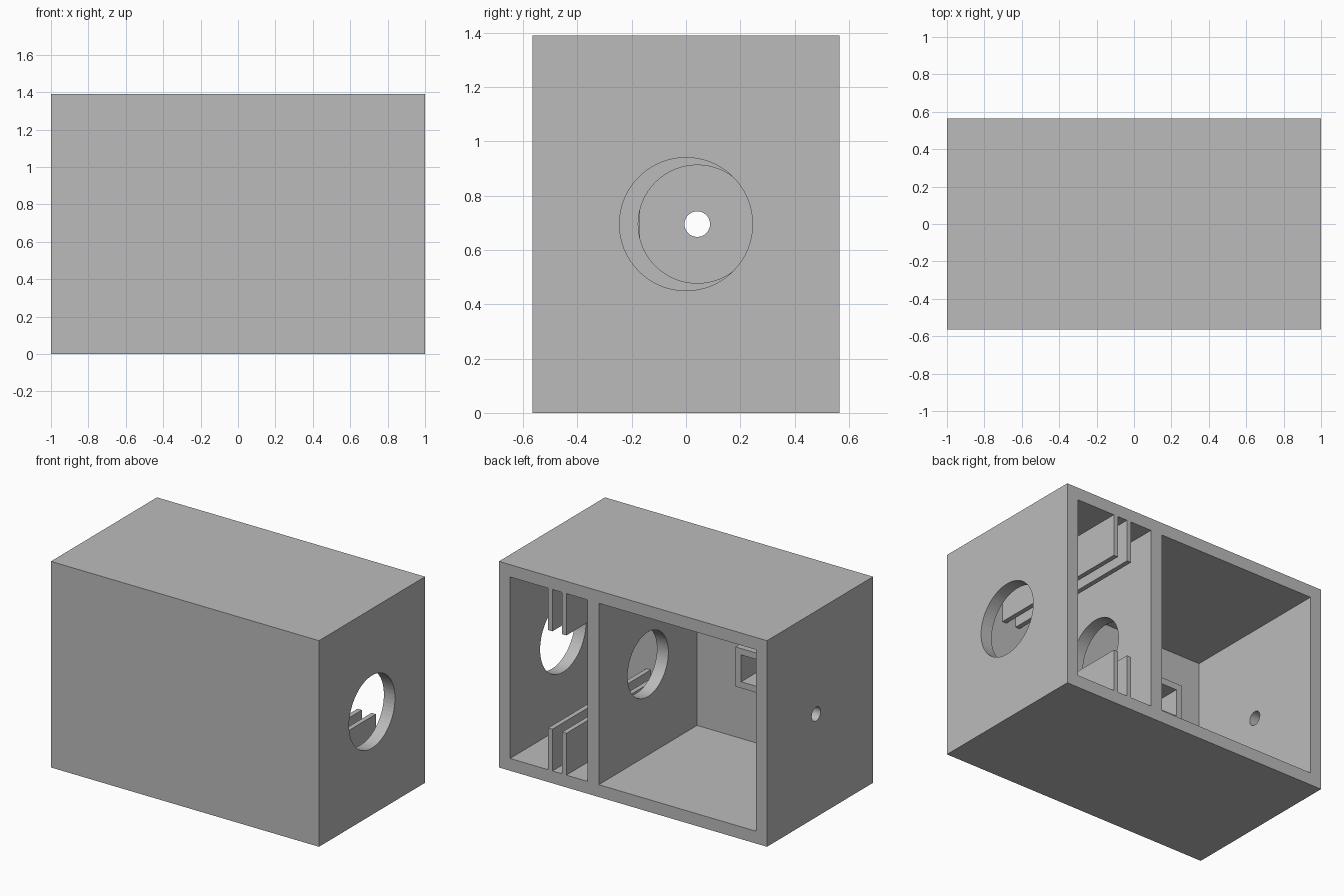
import bpy
from math import pi

cube = bpy.data.objects.get("Cube")
if cube:
    bpy.data.objects.remove(cube, do_unlink=True)

grey = bpy.data.materials.new("plain grey")
grey.use_nodes = True
grey.diffuse_color = (0.5, 0.5, 0.5, 1)
grey.node_tree.nodes["Principled BSDF"].inputs["Base Color"].default_value = (0.5, 0.5, 0.5, 1)

# Overall sizes
HALF_X, HALF_Y, HEIGHT, WALL = 1.0, 0.565, 1.39, 0.083
MID_Z = HEIGHT / 2
FLOOR, CEILING = WALL, HEIGHT - WALL
FRONT_IN = -HALF_Y + WALL
MID_Y = (FRONT_IN + HALF_Y) / 2


def box(name, x, y, z):
    """Box from (min, max) pairs."""
    spans = (x, y, z)
    bpy.ops.mesh.primitive_cube_add(size=1, location=[(a + b) / 2 for a, b in spans])
    ob = bpy.context.object
    ob.name = name
    ob.scale = [b - a for a, b in spans]
    bpy.ops.object.transform_apply(location=True, rotation=False, scale=True)
    ob.data.materials.append(grey)
    return ob


def rod(x, y, z, radius, length=0.4):
    """Cylinder cutter lying along x."""
    bpy.ops.mesh.primitive_cylinder_add(vertices=64, radius=radius, depth=length,
                                        location=(x, y, z), rotation=(0, pi / 2, 0))
    ob = bpy.context.object
    ob.data.materials.append(grey)
    return ob


def cut(target, cutter):
    cutter.hide_render = True
    mod = target.modifiers.new("cut", "BOOLEAN")
    mod.operation = "DIFFERENCE"
    mod.solver = "EXACT"
    mod.object = cutter
    bpy.ops.object.select_all(action="DESELECT")
    bpy.context.view_layer.objects.active = target
    target.select_set(True)
    bpy.ops.object.modifier_apply(modifier=mod.name)
    bpy.data.objects.remove(cutter, do_unlink=True)
    bpy.ops.object.shade_smooth_by_angle(angle=pi / 6)


# Case, open at the back, with a large and a small side hole
case = box("case", (-HALF_X, HALF_X), (-HALF_Y, HALF_Y), (0, HEIGHT))
cut(case, box("cavity", (-HALF_X + WALL, HALF_X - WALL), (FRONT_IN, 1), (FLOOR, CEILING)))
cut(case, rod(HALF_X, 0, MID_Z, 0.245))
cut(case, rod(-HALF_X, MID_Y, MID_Z, 0.047))

# Partition with a round opening
partition = box("partition", (0.255, 0.34), (FRONT_IN, HALF_Y), (FLOOR, CEILING))
cut(partition, rod(0.3, MID_Y, MID_Z, 0.2175))

# Paired holder rails on the floor and ceiling
RAIL = 0.282
for label, x in (("inner", 0.497), ("outer", 0.601)):
    for place, z in (("lower", (FLOOR, FLOOR + RAIL)), ("upper", (CEILING - RAIL, CEILING))):
        box(f"{place}_{label}_rail", (x, x + 0.032), (FRONT_IN, HALF_Y), z)

# Square socket on the inside of the front wall
x0, x1, z0, z1, rim = -0.52, -0.25, 0.6, 0.867, 0.043
socket = box("socket", (x0, x1), (FRONT_IN, -0.17), (z0, z1))
cut(socket, box("socket_bore", (x0 + rim, x1 - rim), (-1, 1), (z0 + rim, z1 - rim)))
